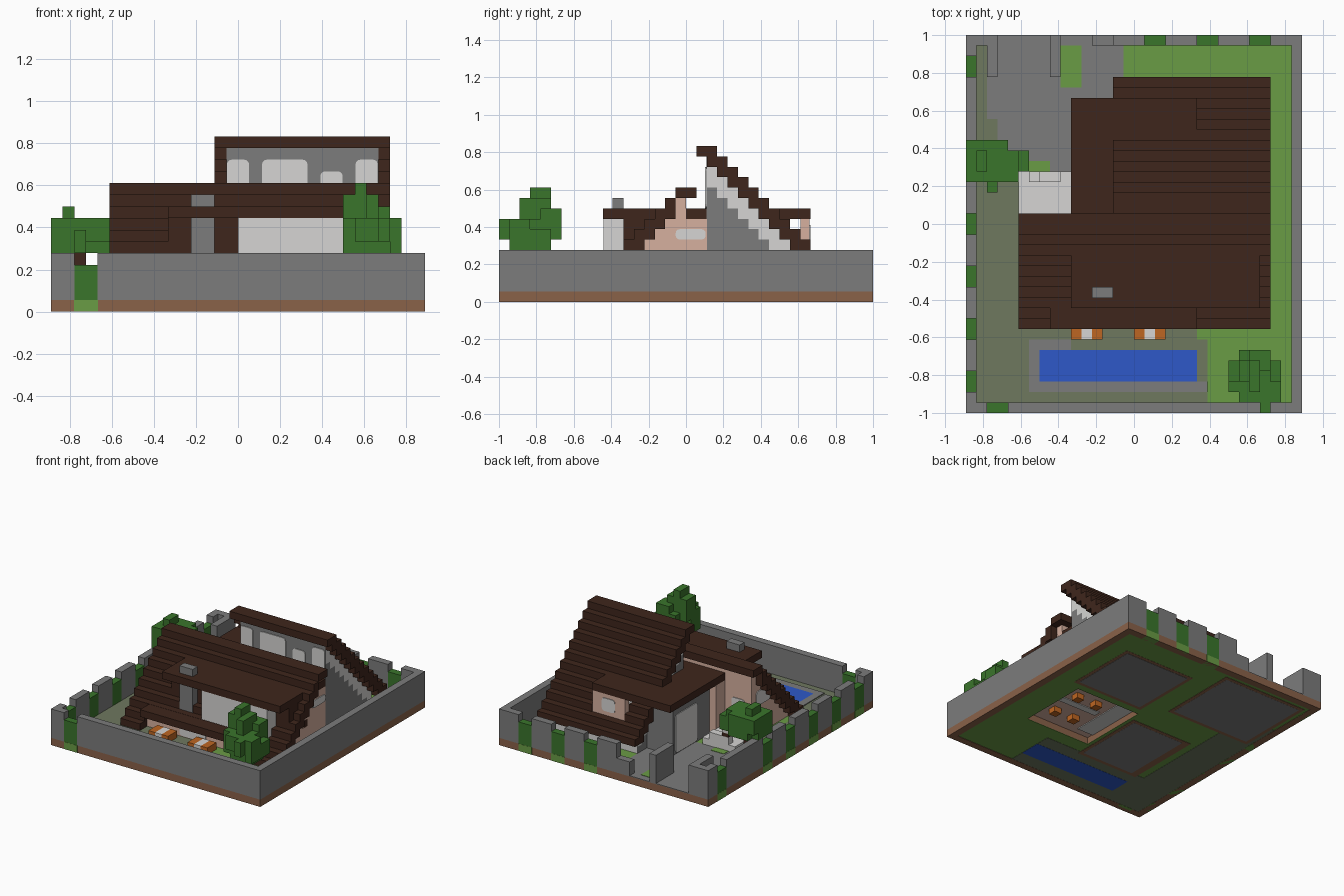
import bpy, bmesh
from mathutils import Vector

cube = bpy.data.objects.get("Cube")
if cube:
    bpy.data.objects.remove(cube, do_unlink=True)

CELL = 1 / 18  # block size of the whole model


def material(name, r, g, b):
    lin = [((c / 255 + 0.055) / 1.055) ** 2.4 for c in (r, g, b)]
    mat = bpy.data.materials.new(name)
    mat.use_nodes = True
    mat.diffuse_color = (*lin, 1)
    mat.node_tree.nodes["Principled BSDF"].inputs["Base Color"].default_value = (*lin, 1)
    return mat


STONE = material("grey stone", 124, 124, 124)
LEAF = material("leaf green", 58, 117, 43)
GRASS = material("grass green", 106, 156, 69)
PAVING = material("mossy paving", 110, 120, 95)
TIMBER = material("dark timber", 63, 38, 28)
SOIL = material("brown soil", 138, 98, 73)
WHITE = material("off white", 214, 213, 211)
PLASTER = material("beige plaster", 214, 176, 159)
WATER = material("pool blue", 46, 88, 200)
ORANGE = material("orange wood", 190, 102, 34)


def add_box(bm, x0, x1, y0, y1, z0, z1):
    made = bmesh.ops.create_cube(bm, size=1)["verts"]
    low, high = Vector((x0, y0, z0)), Vector((x1, y1, z1))
    for v in made:
        p = low + (high - low) * 0.5 + Vector(c * d for c, d in zip(v.co, high - low))
        v.co = (p - Vector((16, 18, 0))) * CELL


def finish(name, mat, bm):
    mesh = bpy.data.meshes.new(name)
    bm.to_mesh(mesh)
    bm.free()
    mesh.materials.append(mat)
    obj = bpy.data.objects.new(name, mesh)
    bpy.context.collection.objects.link(obj)


def part(name, mat, *boxes):
    """One object from boxes given in block units: x, x, y, y, z, z."""
    bm = bmesh.new()
    for b in boxes:
        add_box(bm, *b)
    finish(name, mat, bm)


def ring(outer, inner, z0, z1):
    """Four boxes around a rectangular hole."""
    a, b, c, d = outer
    e, f, g, h = inner
    return [(a, b, c, g, z0, z1), (a, b, h, d, z0, z1),
            (a, e, g, h, z0, z1), (f, b, g, h, z0, z1)]


def pane(name, axis, at, u0, u1, z0, z1):
    """Thin white plate with rounded corners, facing along the given axis."""
    bm = bmesh.new()
    thin = (at - 0.07, at + 0.07)
    add_box(bm, *(thin + (u0, u1) if axis == 0 else (u0, u1) + thin), z0, z1)
    rim = [e for e in bm.edges if abs((e.verts[0].co - e.verts[1].co)[axis]) > 1e-5]
    bmesh.ops.bevel(bm, geom=rim, offset=CELL * 0.4, segments=3, profile=0.5, affect='EDGES')
    finish(name, WHITE, bm)


# Ground slab with the recess under the living room
plot, garden, room = (0, 32, 0, 36), (1, 31, 1, 35), (17, 27, 10, 20)
part("soil_base", SOIL, *ring(plot, room, 0.1, 1), *ring(plot, garden, 0, 0.1))
part("lawn_underside", GRASS, *ring(garden, room, 0.05, 0.1))
part("paving_underside", PAVING, (1, 6, 1, 28, 0.02, 0.05), (6, 22, 1, 8, 0.02, 0.05))
part("soil_patches_underside", SOIL, (17.5, 28.5, 21, 31.5, 0.03, 0.05),
     (1.5, 14.5, 23, 34.5, 0.01, 0.05), (7, 16.5, 7.5, 18.5, 0.01, 0.05))
part("stone_underside", STONE, (18, 28, 21.5, 31, 0, 0.03),
     (2, 14, 23.5, 34, 0, 0.01), (8, 16, 8, 18, 0, 0.01))
part("pool_underside", WATER, (7, 22, 3, 6, 0, 0.02))
part("room_stripes", WHITE, (20, 26, 15, 16, 0.9, 1), (17, 19.5, 11, 20, 0.9, 1))
part("room_stools", ORANGE, *[(x, x + 1.1, y, y + 1.1, 0.2, 0.95)
                              for x in (21.4, 24.4) for y in (12.5, 17)])

# Garden surface
part("lawn", GRASS, *ring(garden, room, 1, 1.05))
part("paving", PAVING, (1, 22, 1, 8, 1, 1.08), (22, 23, 1, 7, 1, 1.08),
     (1, 5, 8, 23, 1, 1.08), (5, 16, 8, 10, 1, 1.08),
     (1, 3, 23, 28, 1, 1.08), (1, 2, 28, 35, 1, 1.08))
part("driveway", STONE, (2, 15, 28, 35, 1, 1.1), (3, 15, 23, 28, 1, 1.1),
     (3, 14, 35, 36, 1, 1.1), (5, 10, 19, 23, 1, 1.1))
part("lawn_patches", GRASS, (9, 11, 31, 35, 1, 1.15), (6, 8, 23, 24, 1, 1.15))

# Pool, with the border running along the left and front
part("pool_border", STONE, (6, 7, 3, 7, 1, 1.2), (6, 23, 2, 3, 1, 1.2), (7, 10, 6, 7, 1, 1.2))
part("pool_water", WATER, (7, 22, 3, 6, 1, 1.2))

# Boundary wall with lower hedge posts
left_posts = [2, 7, 12, 17, 22, 32]
back_posts = [17, 22, 27]
left_ends = [0] + [p + 2 for p in left_posts]
part("left_wall", STONE, *[(0, 1, a, b, 1, 5) for a, b in zip(left_ends, left_posts + [36])])
part("back_wall", STONE, *[(a, a + 3, 35, 36, 1, 5) for a in [p - 3 for p in back_posts] + [29]],
     (12, 14, 35, 36, 1, 3))
part("front_wall", STONE, (0, 2, 0, 1, 1, 5), (4, 32, 0, 1, 1, 5))
part("right_wall", STONE, (31, 32, 1, 35, 1, 5))
part("gate_walls", STONE, (1, 2, 35, 36, 1, 5), (2, 3, 32, 36, 1, 5), (8, 9, 32, 36, 1, 5))
posts = [(0, 1, p, p + 2) for p in left_posts]
posts += [(p, p + 2, 35, 36) for p in back_posts] + [(2, 4, 0, 1)]
part("hedge_posts", LEAF, *[p + (1, 4) for p in posts])
e = 0.02
part("hedge_soil", GRASS, *[(a - e, b + e, c - e, d + e, 0, 0.99) for a, b, c, d in posts])

# Rear house: stepped roof over a solid stepped core
roof, lining, core = [], [], []
for k in range(1, 15):
    y = 33 - k
    if k in (5, 6, 7):
        roof += [(14, 17, y, y + 2, k, k + 1), (22, 29, y, y + 2, k, k + 1)]
    elif k >= 3:
        roof.append((14, 29, y, y + 2, k, k + 1))
    if k < 13:
        inner = max(20, y - 2)
        lining.append((15, 28, inner, min(y, 30), k, k + 1))
        if inner > 20:
            core.append((15, 28, 20, inner, k, k + 1))
part("rear_roof", TIMBER, *roof)
part("rear_roof_lining", WHITE, *lining)
part("rear_house_core", STONE, *core)
part("rear_front_wall", STONE, (15, 28, 19.95, 20, 8, 14))
for a, b, top in ((15, 17, 13), (18, 22, 13), (23, 25, 12), (26, 28, 13)):
    pane("upper_window", 1, 19.92, a + 0.05, b - 0.05, 9, top)

# Flat roof and wing behind
part("wing_roof", TIMBER, (10, 22, 20, 30, 8, 9))
part("wing_walls", STONE, (11, 15, 20, 28, 1, 8))
part("rear_dormer_wall", PLASTER, (17, 22, 29, 29.9, 5, 8))
pane("rear_dormer_window", 1, 29.92, 18.5, 20.5, 5.6, 7.4)
pane("wing_window", 0, 10.97, 22.7, 27.5, 1.2, 6.5)

# Front house: stepped roof, open porch along the eave
roof, walls = [], []
for k in range(1, 11):
    y = 7 + k
    if k < 3:
        roof += [(5, 8, y, y + 2, k, k + 1), (22, 29, y, y + 2, k, k + 1)]
    else:
        roof.append((5, 29, y, y + (1 if k == 9 else 2), k, k + 1))
    if k < 9:
        walls.append((6, 28, y + 2, 18, k, k + 1))
    if k < 8:
        walls.append((10, 28, 18, 20, k, k + 1))
part("front_roof", TIMBER, *roof, (8, 22, 8, 12, 3, 3.98))
part("front_house_walls", PLASTER, *walls, (6, 28, 17, 18, 9, 10), (8, 22, 9.6, 12, 1, 3))
part("front_dormer_roof", TIMBER, (10, 28, 10, 20, 8, 9))
part("front_dormer_wall", TIMBER, (10, 28, 12, 16, 4, 8))
part("front_dormer_window", WHITE, (16, 26, 10.05, 12, 4, 8))
part("chimney", STONE, (12, 14, 10.95, 12, 3.5, 10))
pane("right_gable_window", 0, 28.03, 17, 19.9, 6, 7)
pane("left_gable_window", 0, 5.97, 14, 17, 5, 7)
pane("porch_window", 1, 9.57, 13, 17, 1.2, 2.8)
pane("terrace_door", 1, 18.03, 7, 9, 2, 6)

# Loungers by the pool
for x in (10, 16):
    part("lounger_frame", ORANGE, (x, x + 1, 7, 9, 1, 2), (x + 2, x + 3, 7, 9, 1, 2))
    part("lounger_cushion", WHITE, (x + 1, x + 2, 7, 9, 1, 2))

# Side terrace
part("terrace", WHITE, (5, 10, 19, 23, 1, 2))
part("terrace_posts", WHITE, (6, 9, 22, 23, 2, 3), (6, 7, 22, 23, 3.5, 4))
part("terrace_post_band", TIMBER, (6.02, 6.98, 22.02, 22.98, 3, 3.5))

# Front tree, from staggered clumps of leaves
part("front_tree_trunk", TIMBER, (27, 28, 3, 4, 1, 5))
part("front_tree_leaves", LEAF, (26, 29, 2, 5, 4, 6), (25, 28, 2, 4, 5, 8),
     (27, 30, 3, 5, 5, 7), (26, 29, 1, 4, 6, 8), (27, 29, 4, 6, 6, 9),
     (28, 29, 0, 2, 6, 8), (25, 27, 3, 5, 7, 10), (27, 28, 2, 5, 8, 10),
     (26, 27, 3, 5, 10, 11), (29, 30, 1, 3, 5, 8), (26, 27, 4, 6, 6, 8))

# Left tree
part("left_tree_trunk", TIMBER, (2, 3, 23, 24, 1, 5))
part("left_tree_leaves", LEAF, (0, 3, 22, 25, 5, 7), (1, 4, 23, 26, 5, 8),
     (0, 2, 24, 26, 6, 8), (3, 5, 22, 25, 6, 8), (0, 3, 22, 24, 7, 8),
     (4, 6, 23, 25, 5, 7), (2, 3, 21, 23, 5, 7), (1, 2, 23, 25, 8, 9))
